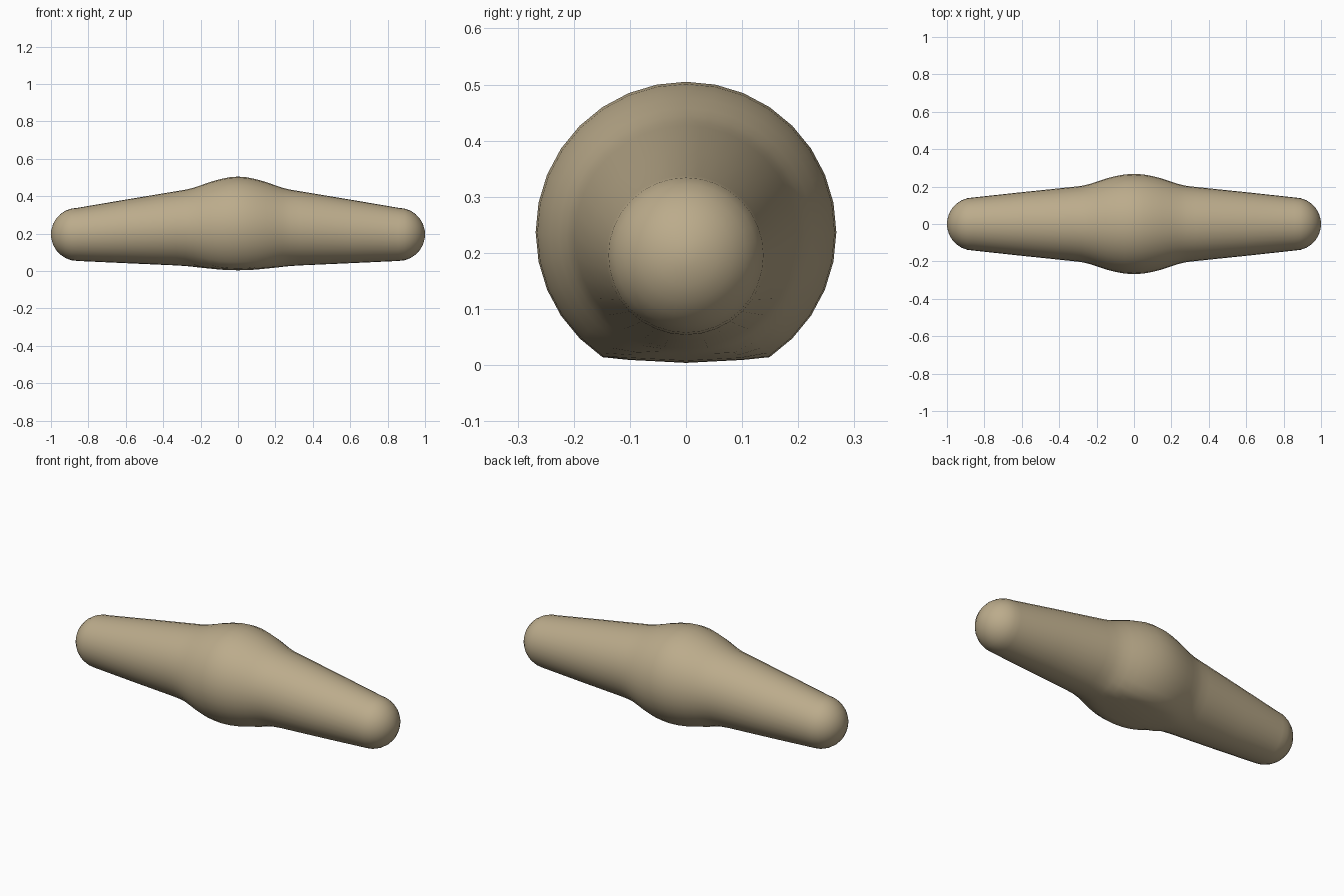
import bpy, bmesh, math

if "Cube" in bpy.data.objects:
    bpy.data.objects.remove(bpy.data.objects["Cube"])

SIDES = 32
# Half profile: x, centre height, radius, lowest allowed height
half = [(0.0, 0.237, 0.268, 0.004), (0.05, 0.236, 0.265, 0.005),
        (0.10, 0.234, 0.256, 0.008), (0.15, 0.233, 0.243, 0.013),
        (0.20, 0.232, 0.226, 0.018), (0.24, 0.232, 0.213, 0.023),
        (0.28, 0.231, 0.204, 0.027), (0.33, 0.229, 0.198, 0.030),
        (0.60, 0.212, 0.170, 0.0)]
# Rounded tip
R, CZ = 0.142, 0.196
for i in range(7):
    a = math.radians(i * 13.5)
    half.append((0.858 + R * math.sin(a), CZ, R * math.cos(a), 0.0))
rings = [(-x, c, r, f) for x, c, r, f in reversed(half[1:])] + half

# Loft the rounded bar through its rings
bm = bmesh.new()
loops = []
for x, c, r, floor in rings:
    loop = []
    for k in range(SIDES):
        a = 2 * math.pi * k / SIDES
        y, z = r * math.cos(a), c + r * math.sin(a)
        if z < floor + 0.006:
            z = floor + 0.006 * min(1, abs(y) / 0.115)
        loop.append(bm.verts.new((x, y, z)))
    loops.append(loop)
for a, b in zip(loops, loops[1:]):
    for k in range(SIDES):
        n = (k + 1) % SIDES
        bm.faces.new((a[k], a[n], b[n], b[k]))

# Close both tips
for loop, x in ((loops[0], -1.0), (loops[-1], 1.0)):
    tip = bm.verts.new((x, 0, CZ))
    for k in range(SIDES):
        bm.faces.new((loop[k], loop[(k + 1) % SIDES], tip))
bmesh.ops.recalc_face_normals(bm, faces=bm.faces)
for f in bm.faces:
    f.smooth = True

mesh = bpy.data.meshes.new("tapered_bar")
bm.to_mesh(mesh)
bm.free()
bar = bpy.data.objects.new("tapered_bar", mesh)
bpy.context.collection.objects.link(bar)

# Tan finish
mat = bpy.data.materials.new("tan")
mat.diffuse_color = (0.50, 0.41, 0.26, 1)
mat.use_nodes = True
mat.node_tree.nodes["Principled BSDF"].inputs["Base Color"].default_value = mat.diffuse_color
mesh.materials.append(mat)
